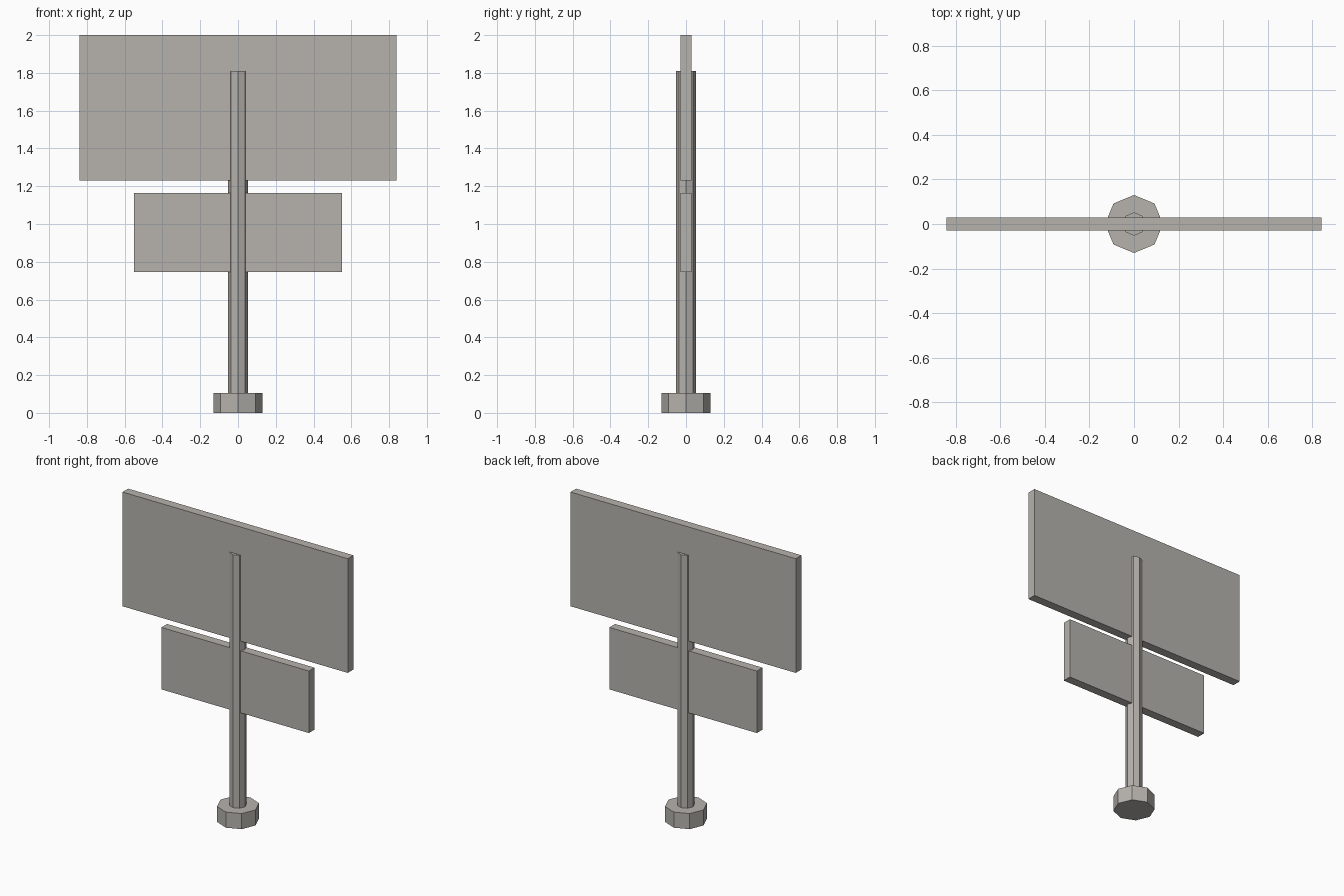
import bpy
from math import radians

cube = bpy.data.objects.get("Cube")
if cube:
    bpy.data.objects.remove(cube, do_unlink=True)

# Single warm grey for every part
grey = bpy.data.materials.new("warm_grey")
grey.use_nodes = True
colour = (0.47, 0.45, 0.42, 1)
grey.diffuse_color = colour
grey.node_tree.nodes["Principled BSDF"].inputs["Base Color"].default_value = colour


def finish(name):
    obj = bpy.context.object
    obj.name = name
    obj.data.materials.append(grey)
    bpy.ops.object.transform_apply(location=False, rotation=True, scale=True)
    return obj


def octagon_column(name, radius, bottom, top):
    """Eight-sided prism with corners on the x and y axes."""
    bpy.ops.mesh.primitive_cylinder_add(
        vertices=8, radius=radius, depth=top - bottom,
        location=(0, 0, (bottom + top) / 2))
    return finish(name)


def board(name, width, bottom, top, thickness=0.06):
    bpy.ops.mesh.primitive_cube_add(size=1, location=(0, 0, (bottom + top) / 2))
    bpy.context.object.scale = (width, thickness, top - bottom)
    return finish(name)


# Foot and post
octagon_column("base", 0.13, 0, 0.105)
octagon_column("post", 0.052, 0.105, 1.81)

# Sign boards
board("lower_board", 1.1, 0.747, 1.165)
board("upper_board", 1.68, 1.23, 2.0)
